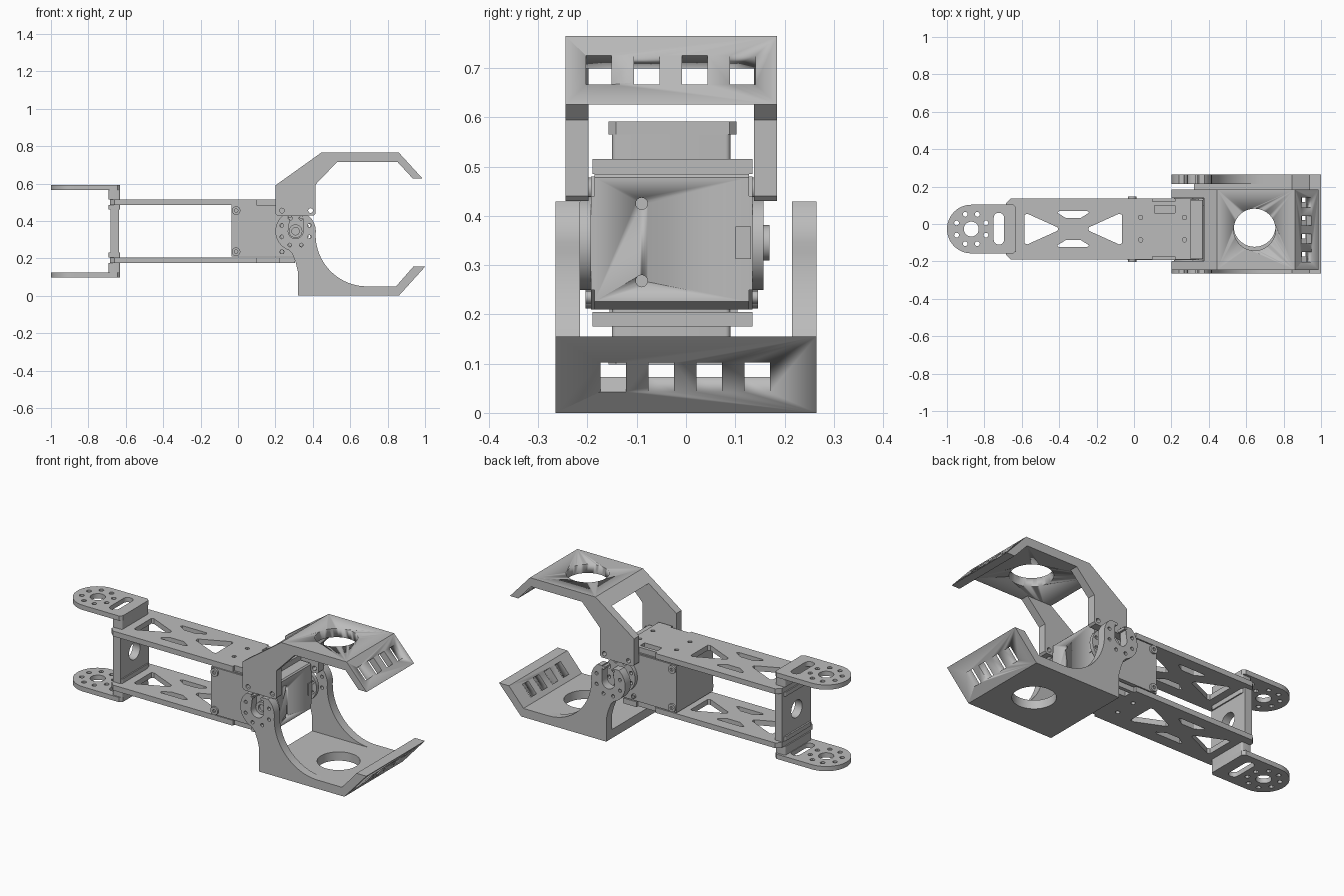
import bpy, bmesh, math
from mathutils import Matrix

if "Cube" in bpy.data.objects:
    bpy.data.objects.remove(bpy.data.objects["Cube"])

grey = bpy.data.materials.new("plain grey")
grey.use_nodes = True
grey.diffuse_color = (0.5, 0.5, 0.5, 1)
grey.node_tree.nodes["Principled BSDF"].inputs["Base Color"].default_value = (0.5, 0.5, 0.5, 1)

MID_Y, MID_Z = -0.027, 0.345      # centre lines of the arm
PIVOT = (0.308, 0.345)            # claw pivot in x, z
UP = Matrix.Identity(4)
FRONT = Matrix.Rotation(math.pi / 2, 4, 'X')          # outline in x, z
SIDE = Matrix(((0, 0, 1, 0), (1, 0, 0, 0), (0, 1, 0, 0), (0, 0, 0, 1)))  # outline in y, z


def arc(c, r, a0=0, a1=360, n=24):
    full = abs(a1 - a0) == 360
    steps = n if full else n + 1
    angles = [math.radians(a0 + (a1 - a0) * i / n) for i in range(steps)]
    return [(c[0] + r * math.cos(a), c[1] + r * math.sin(a)) for a in angles]


def ring(c, r, hole, n=8):
    """Small holes on a bolt circle."""
    return [arc(p, hole, n=12) for p in arc(c, r, 22.5, 382.5, n)]


def rect(x0, x1, y0, y1):
    return [(x0, y0), (x1, y0), (x1, y1), (x0, y1)]


def rounded(x0, x1, y0, y1, r):
    pts = []
    for x, y, a in ((x1 - r, y1 - r, 0), (x0 + r, y1 - r, 90), (x0 + r, y0 + r, 180), (x1 - r, y0 + r, 270)):
        pts += arc((x, y), r, a, a + 90, 5)
    return pts


def plate(name, outline, lo, hi, axis=UP, holes=()):
    """Extrude a 2D outline with holes between two levels of the axis."""
    curve = bpy.data.curves.new(name, 'CURVE')
    curve.dimensions, curve.fill_mode = '2D', 'BOTH'
    curve.extrude = (hi - lo) / 2
    for pts in [outline, *holes]:
        s = curve.splines.new('POLY')
        s.points.add(len(pts) - 1)
        for p, (x, y) in zip(s.points, pts):
            p.co = (x, y, 0, 1)
        s.use_cyclic_u = True
    temp = bpy.data.objects.new("temp", curve)
    bpy.context.collection.objects.link(temp)
    graph = bpy.context.evaluated_depsgraph_get()
    mesh = bpy.data.meshes.new_from_object(temp.evaluated_get(graph))
    bpy.data.objects.remove(temp)
    mid = (lo + hi) / 2 * (-1 if axis is FRONT else 1)
    bm = bmesh.new()
    bm.from_mesh(mesh)
    bmesh.ops.remove_doubles(bm, verts=bm.verts, dist=1e-5)
    bmesh.ops.transform(bm, matrix=axis @ Matrix.Translation((0, 0, mid)), verts=bm.verts)
    bmesh.ops.recalc_face_normals(bm, faces=bm.faces)
    bm.to_mesh(mesh)
    bm.free()
    mesh.materials.clear()
    mesh.materials.append(grey)
    obj = bpy.data.objects.new(name, mesh)
    bpy.context.collection.objects.link(obj)
    bpy.ops.object.select_all(action='DESELECT')
    obj.select_set(True)
    bpy.context.view_layer.objects.active = obj
    bpy.ops.object.shade_smooth_by_angle(angle=math.radians(30))
    return obj


def cut(obj, cutter):
    mod = obj.modifiers.new("cut", 'BOOLEAN')
    mod.operation, mod.solver, mod.object = 'DIFFERENCE', 'EXACT', cutter
    bpy.context.view_layer.objects.active = obj
    bpy.ops.object.modifier_apply(modifier="cut")
    bpy.data.objects.remove(cutter)


# Upper and lower arm halves, mirrored about the middle height
def level(sign, a, b):
    return sorted((MID_Z + sign * a, MID_Z + sign * b))


def mirror_x(pts, c):
    return [(2 * c - x, y) for x, y in pts]


def mirror_y(pts, c):
    return [(x, 2 * c - y) for x, y in pts]


truss_x = -0.325
triangle = [(-0.585, 0.05), (-0.57, 0.055), (-0.41, -0.017), (-0.405, MID_Y),
            (-0.41, -0.037), (-0.57, -0.109), (-0.585, -0.104)]
trapezoid = [(-0.41, 0.06), (-0.4, 0.07), (-0.25, 0.07), (-0.24, 0.06), (-0.285, 0.032), (-0.365, 0.032)]
truss = [triangle, mirror_x(triangle, truss_x), trapezoid, mirror_y(trapezoid, MID_Y)]
bolts = [arc((-0.66, MID_Y + d), 0.013, n=12) for d in (-0.075, 0, 0.075)]
bolts += [arc((x, y), 0.012, n=12) for x in (0.035, 0.27) for y in (-0.085, 0.035)]
arm_outline = [(-0.685, -0.165), (-0.66, -0.19), (0.1, -0.19), (0.1, -0.175), (0.22, -0.175), (0.22, -0.19),
               (0.305, -0.19), (0.305, 0.135), (0.22, 0.135), (0.22, 0.12), (0.1, 0.12), (0.1, 0.135),
               (-0.66, 0.135), (-0.685, 0.11)]
hub = (-0.87, MID_Y)
foot = arc(hub, 0.13, 90, 270, 24) + [(-0.645, MID_Y - 0.13), (-0.63, MID_Y - 0.115),
                                      (-0.63, MID_Y + 0.115), (-0.645, MID_Y + 0.13)]
slot = rounded(-0.75, -0.695, -0.11, 0.06, 0.026)

for word, s in (("upper", 1), ("lower", -1)):
    plate(word + "_arm", arm_outline, *level(s, 0.14, 0.17), holes=truss + bolts + [rect(0.11, 0.22, 0.06, 0.1)])
    plate(word + "_mount", foot, *level(s, 0.22, 0.247), holes=[arc(hub, 0.04), slot] + ring(hub, 0.085, 0.013))
    plate(word + "_mount_neck", rounded(-0.692, -0.63, -0.15, 0.09, 0.01), *level(s, 0.17, 0.22))
    plate(word + "_inner_clamp", rounded(-0.692, -0.63, -0.15, 0.09, 0.01), *level(s, 0.115, 0.14))

# Web joining the two arms
plate("arm_web", rect(-0.155, 0.105, 0.205, 0.485), -0.683, -0.637, SIDE, [arc((MID_Y, MID_Z), 0.05)])

# Servo body with chamfered lower edge and two screw holes in its end
servo = plate("servo_body", [(-0.035, 0.21), (0.345, 0.21), (0.372, 0.226), (0.372, 0.478), (0.365, 0.485), (-0.035, 0.485)],
              -0.186, 0.128, FRONT)
for z in (0.268, 0.425):
    cut(servo, plate("screw_cutter", arc((-0.09, z), 0.012, n=16), 0.33, 0.4, SIDE))
plate("servo_label_plate", rect(0.1, 0.132, 0.312, 0.378), 0.372, 0.376, SIDE)

# Servo side covers, corner bolts, horns and axle caps
cover = [(-0.035, 0.21), (0.3, 0.21), (0.345, 0.25), (0.372, 0.25), (0.372, 0.44), (0.345, 0.44), (0.3, 0.48), (-0.035, 0.48)]
for word, s, face in (("front", -1, -0.186), ("back", 1, 0.128)):
    def out(a, b):
        return sorted((face + s * a, face + s * b))
    plate(word + "_cover", cover, *out(0, 0.007), FRONT)
    for i, p in enumerate([(-0.01, 0.455), (-0.01, 0.235), (0.235, 0.235)]):
        plate(f"{word}_bolt_{i}", arc(p, 0.023 if i < 2 else 0.013, n=16), *out(0.007, 0.018), FRONT, [arc(p, 0.01, n=6)])
    plate(word + "_horn", arc(PIVOT, 0.095, n=40), *out(0.007, 0.029), FRONT, ring(PIVOT, 0.075, 0.01))
    plate(word + "_axle", arc(PIVOT, 0.036), *out(0.029, 0.042), FRONT, [arc(PIVOT, 0.02, n=16)])

# Upper claw: bent plate with grip slots and two cheeks
upper = plate("upper_claw_plate", [(0.375, 0.715), (0.445, 0.765), (0.86, 0.765), (0.987, 0.626), (0.935, 0.626), (0.853, 0.715)],
              -0.245, 0.185, FRONT)
cut(upper, plate("hole_cutter", arc((0.645, -0.03), 0.112, n=48), 0.6, 0.9))
cheek = [(0.2, 0.44), (0.21, 0.43), (0.405, 0.43), (0.415, 0.44), (0.415, 0.595), (0.53, 0.715), (0.375, 0.715), (0.2, 0.59)]
screws = [arc((x, 0.455), 0.013, n=12) for x in (0.235, 0.388)]
for word, lo, hi in (("front", -0.245, -0.198), ("back", 0.138, 0.185)):
    plate(f"upper_claw_{word}_cheek", cheek, lo, hi, FRONT, screws)

# Lower claw: wider plate and hooked cheeks that hang on the axle
lower = plate("lower_claw_plate", [(0.32, 0), (0.86, 0), (1.0, 0.155), (0.937, 0.155), (0.845, 0.05), (0.32, 0.05)],
              -0.265, 0.265, FRONT)
cut(lower, plate("hole_cutter", arc((0.645, -0.01), 0.112, n=48), -0.1, 0.2))
hook = [(0.32, 0.05), (0.69, 0.05)] + arc((0.69, 0.325), 0.275, 270, 180, 20)[1:]
hook += arc(PIVOT, 0.108, 0, 51, 8) + [(PIVOT[0] + 0.04, 0.429)]
hook += arc(PIVOT, 0.04, 0, -180, 12) + [(PIVOT[0] - 0.04, 0.429)]
hook += arc(PIVOT, 0.108, 129, 250, 16) + [(0.29, 0.225), (0.308, 0.18), (0.32, 0.13)]
for word, lo, hi in (("front", -0.265, -0.215), ("back", 0.215, 0.265)):
    plate(f"lower_claw_{word}_cheek", hook, lo, hi, FRONT, ring(PIVOT, 0.08, 0.01))

# Grip slots, cut square to each slanted lip
for claw, x, z, slope, first in ((upper, 0.922, 0.695, 48, -0.177), (lower, 0.922, 0.075, -48, -0.148)):
    turn = Matrix.Translation((x, 0, z)) @ Matrix.Rotation(math.radians(slope), 4, 'Y')
    for i in range(4):
        y = first + i * 0.0975
        cutter = plate("slot_cutter", rect(-0.04, 0.04, y - 0.026, y + 0.026), -0.1, 0.1)
        cutter.data.transform(turn)
        cut(claw, cutter)
